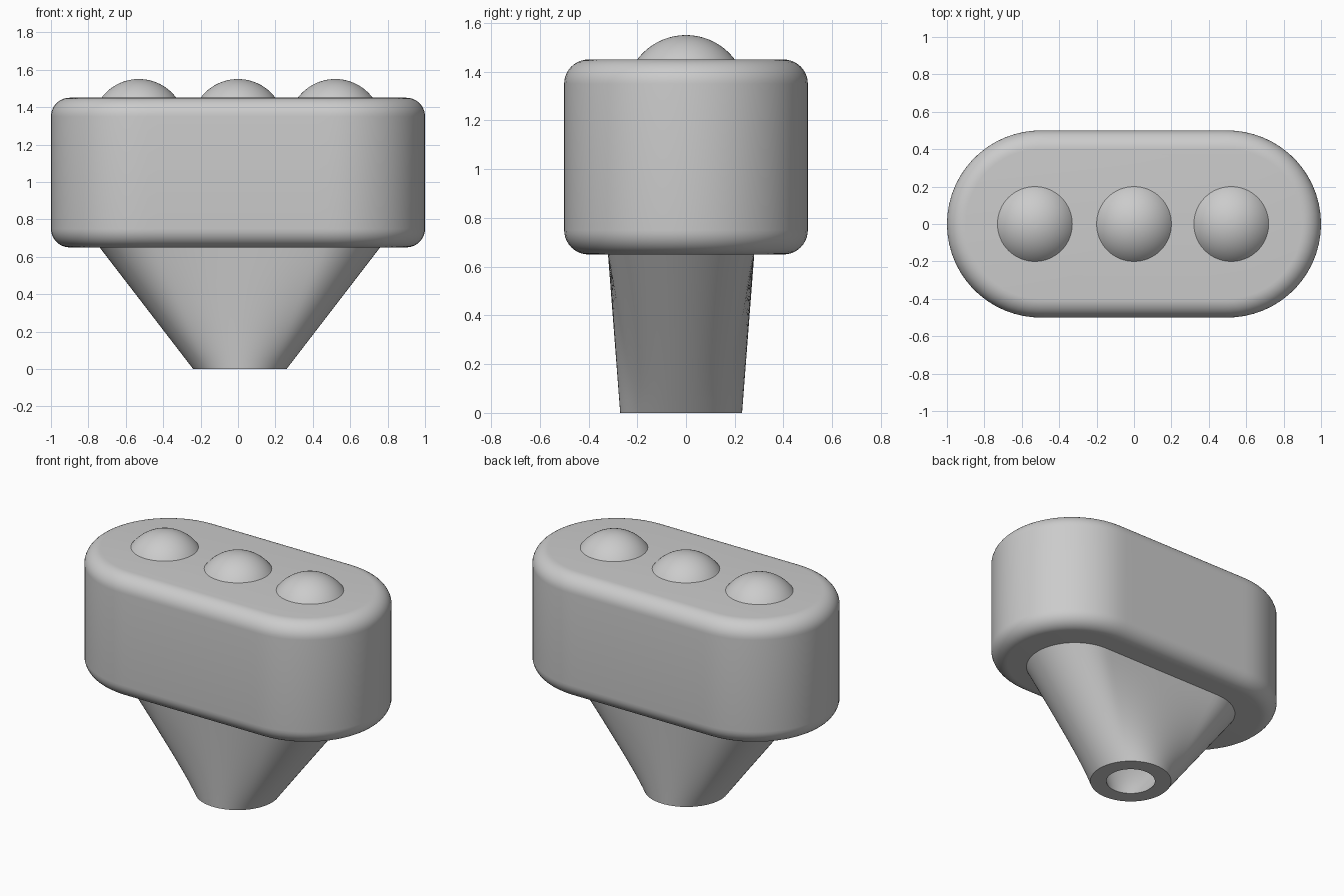
import bpy, bmesh, math
from mathutils import Vector

cube = bpy.data.objects.get("Cube")
if cube:
    bpy.data.objects.remove(cube, do_unlink=True)

grey = bpy.data.materials.new("plain grey")
grey.use_nodes = True
colour = (0.6, 0.6, 0.6, 1)
grey.diffuse_color = colour
grey.node_tree.nodes["Principled BSDF"].inputs["Base Color"].default_value = colour


def slot_ring(half, r, z, count=96):
    """Points evenly spaced around a slot outline with end centres at x = +-half."""
    arc, side = math.pi * r, 2 * half
    total = 2 * (arc + side)
    points = []
    for i in range(count):
        s = (i / count * total + arc / 2) % total
        sign = 1 if s < arc + side else -1      # second half is the first one turned round
        s %= arc + side
        if s < arc:
            a = s / r - math.pi / 2
            x, y = half + r * math.cos(a), r * math.sin(a)
        else:
            x, y = half - (s - arc), r
        points.append(Vector((sign * x, sign * y, z)))
    return points


def loft(name, rings, location=(0, 0, 0), caps=True):
    """Skin a list of rings; without caps the last ring joins the first."""
    bm = bmesh.new()
    rows = [[bm.verts.new(p) for p in ring] for ring in rings]
    pairs = list(zip(rows, rows[1:]))
    if caps:
        bm.faces.new(rows[0])
        bm.faces.new(rows[-1])
    else:
        pairs.append((rows[-1], rows[0]))
    for low, high in pairs:
        for i in range(len(low)):
            bm.faces.new((low[i - 1], low[i], high[i], high[i - 1]))
    bmesh.ops.recalc_face_normals(bm, faces=bm.faces)
    mesh = bpy.data.meshes.new(name)
    bm.to_mesh(mesh)
    bm.free()
    mesh.materials.append(grey)
    obj = bpy.data.objects.new(name, mesh)
    obj.location = location
    bpy.context.collection.objects.link(obj)
    bpy.ops.object.select_all(action="DESELECT")
    obj.select_set(True)
    bpy.context.view_layer.objects.active = obj
    bpy.ops.object.shade_smooth_by_angle(angle=math.radians(30))
    return obj


# Body: slot-shaped block with rounded top and bottom rims
BOTTOM, TOP, RADIUS, FILLET, STEPS = 0.65, 1.45, 0.5, 0.1, 10
profile = []
for centre_z, start in ((BOTTOM + FILLET, -math.pi / 2), (TOP - FILLET, 0)):
    for i in range(STEPS + 1):
        a = start + i / STEPS * math.pi / 2
        profile.append((RADIUS - FILLET + FILLET * math.cos(a),
                        centre_z + FILLET * math.sin(a)))
loft("body", [slot_ring(0.5, r, z) for r, z in profile])

# Funnel: hollow, blending from a round mouth to a slot under the body
def blend(low, high, steps=12):
    return [[a.lerp(b, i / steps) for a, b in zip(low, high)] for i in range(steps + 1)]


outer = blend(slot_ring(0, 0.25, 0), slot_ring(0.45, 0.3, BOTTOM))
inner = blend(slot_ring(0, 0.15, 0), slot_ring(0.45, 0.2, BOTTOM))
loft("funnel", outer + inner[::-1], (0.01, -0.02, 0), caps=False)

# Domes: three shallow spherical caps on top
BALL, EDGE = 0.25, math.asin(0.8)
for name, x in (("right_dome", -0.53), ("middle_dome", 0), ("left_dome", 0.52)):
    angles = [EDGE * (1 - i / 16) for i in range(16)]
    rings = [slot_ring(0, BALL * math.sin(a), BALL * (math.cos(a) - math.cos(EDGE)), 64)
             for a in angles]
    loft(name, rings, (x, 0, TOP))
